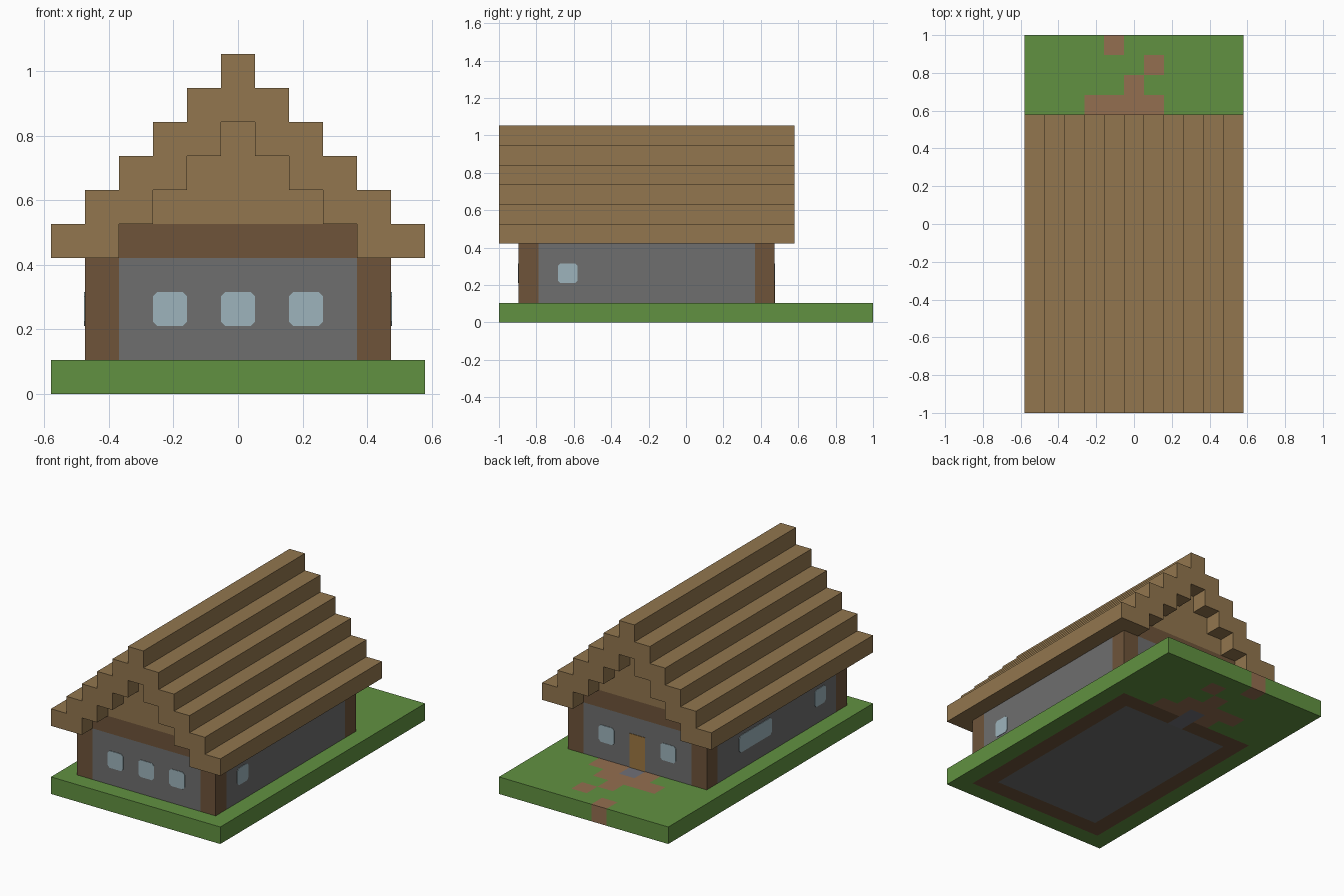
import bpy
import bmesh
from mathutils import Matrix, Vector

cube = bpy.data.objects.get("Cube")
if cube:
    bpy.data.objects.remove(cube, do_unlink=True)

U = 2 / 19                      # one building block
FRONT, BACK, SIDE = -8.5, 4.5, 4.5   # house wall planes, in blocks


def material(name, *rgb):
    linear = [(c / 255 / 12.92) if c < 11 else ((c / 255 + 0.055) / 1.055) ** 2.4 for c in rgb]
    m = bpy.data.materials.new(name)
    m.use_nodes = True
    m.diffuse_color = (*linear, 1)
    bsdf = next(n for n in m.node_tree.nodes if n.type == 'BSDF_PRINCIPLED')
    bsdf.inputs["Base Color"].default_value = (*linear, 1)
    bsdf.inputs["Roughness"].default_value = 0.9
    return m


grass = material("grass green", 97, 145, 65)
dirt = material("dirt brown", 148, 110, 80)
timber = material("dark timber", 110, 84, 58)
planks = material("roof planks", 146, 118, 78)
stone = material("wall stone", 110, 110, 110)
gravel = material("doorstep stone", 112, 112, 119)
glass = material("window glass", 157, 180, 188)
door_wood = material("door wood", 158, 120, 66)


def finish(name, bm, *mats):
    bmesh.ops.recalc_face_normals(bm, faces=bm.faces)
    mesh = bpy.data.meshes.new(name)
    bm.to_mesh(mesh)
    bm.free()
    for m in mats:
        mesh.materials.append(m)
    obj = bpy.data.objects.new(name, mesh)
    bpy.context.collection.objects.link(obj)
    return obj


def box(name, low, high, mat):
    low, high = Vector(low) * U, Vector(high) * U
    bm = bmesh.new()
    bmesh.ops.create_cube(bm, size=1, matrix=Matrix.Translation((low + high) / 2)
                          @ Matrix.Diagonal((*(high - low), 1)))
    return finish(name, bm, mat)


def extrude(name, points, vector, mat):
    bm = bmesh.new()
    face = bm.faces.new([bm.verts.new(Vector(p) * U) for p in points])
    top = bmesh.ops.extrude_face_region(bm, geom=[face])["geom"]
    moved = [v for v in top if isinstance(v, bmesh.types.BMVert)]
    bmesh.ops.translate(bm, verts=moved, vec=Vector(vector) * U)
    return finish(name, bm, mat)


# Ground slab: a grid of blocks coloured by cell
def ground_index(i, j):
    if i == 0 and j in (4, 5):
        return 4                               # doorstep
    if abs(i) <= 3 and -7 <= j <= 3:
        return 3                               # floor
    if abs(i) <= 4 and -8 <= j <= 4:
        return 2                               # sill logs
    path = (j == 5 and -1 <= i <= 2) or (j == 6 and -2 <= i <= 1)
    return 1 if path or (i, j) in {(0, 7), (1, 8), (-1, 9)} else 0


bm = bmesh.new()
bmesh.ops.create_grid(bm, x_segments=11, y_segments=19, size=0.5,
                      matrix=Matrix.Diagonal((11 * U, 19 * U, 1, 1)))
top = bmesh.ops.extrude_face_region(bm, geom=bm.faces[:])["geom"]
bmesh.ops.translate(bm, verts=[v for v in top if isinstance(v, bmesh.types.BMVert)], vec=(0, 0, U))
bmesh.ops.recalc_face_normals(bm, faces=bm.faces)
for f in bm.faces:
    c = f.calc_center_median() / U - f.normal * 0.4
    f.material_index = ground_index(round(c.x), round(c.y))
finish("ground", bm, grass, dirt, timber, stone, gravel)

# Walls and corner posts
box("side_walls", (-SIDE, FRONT + 1, 1), (SIDE, BACK - 1, 4), stone)
box("end_walls", (-SIDE + 1, FRONT, 1), (SIDE - 1, BACK, 4), stone)
for sx, side in ((-1, "right"), (1, "left")):
    for y, end in ((FRONT, "front"), (BACK - 1, "back")):
        x = sx * 4
        box(f"{end}_{side}_post", (x - 0.5, y, 1), (x + 0.5, y + 1, 4), timber)

# Gable ends: a timber beam under stepped planks
for y, end in ((FRONT, "front"), (BACK - 1, "back")):
    box(f"{end}_beam", (-3.5, y, 4), (3.5, y + 1, 5), timber)
    for step in range(3):
        half = 2.5 - step
        box(f"{end}_gable_{step + 1}", (-half, y, 5 + step), (half, y + 1, 6 + step), planks)

# Roof: stepped profile, outer stairs up and inner stairs down, mirrored
outer, inner = [], []
for k in range(6):
    outer += [(5.5 - k, 4 + k), (5.5 - k, 5 + k)]
for k in range(4):
    inner += [(3.5 - k, 4 + k), (3.5 - k, 5 + k)]
half = inner[::-1] + outer
loop = half + [(-x, z) for x, z in half[::-1]]
extrude("roof", [(x, -9.5, z) for x, z in loop], (0, 15, 0), planks)


# Windows: thin plates with clipped corners
def window(name, centre, across, out, width=1):
    w, h, c = width / 2, 0.5, 0.13
    corner = [(w, h - c), (w - c, h)]
    shape = corner + [(-a, b) for a, b in corner[::-1]]
    shape += [(-a, -b) for a, b in shape]
    pts = [Vector(centre) + Vector(across) * a + Vector((0, 0, b)) for a, b in shape]
    extrude(name, pts, Vector(out) * 0.03, glass)


for n, x in enumerate((-2, 0, 2)):
    window(f"front_window_{n + 1}", (x, FRONT, 2.5), (1, 0, 0), (0, -1, 0))
    if x:
        window(f"back_window_{n + 1}", (x, BACK, 2.5), (1, 0, 0), (0, 1, 0))
for sx, side in ((-1, "right"), (1, "left")):
    window(f"{side}_window", (sx * SIDE, -6, 2.5), (0, 1, 0), (sx, 0, 0))
window("right_wide_window", (-SIDE, 0, 2.5), (0, 1, 0), (-1, 0, 0), 3)

# Back door
box("door", (-0.5, BACK, 1), (0.5, BACK + 0.03, 3), door_wood)
